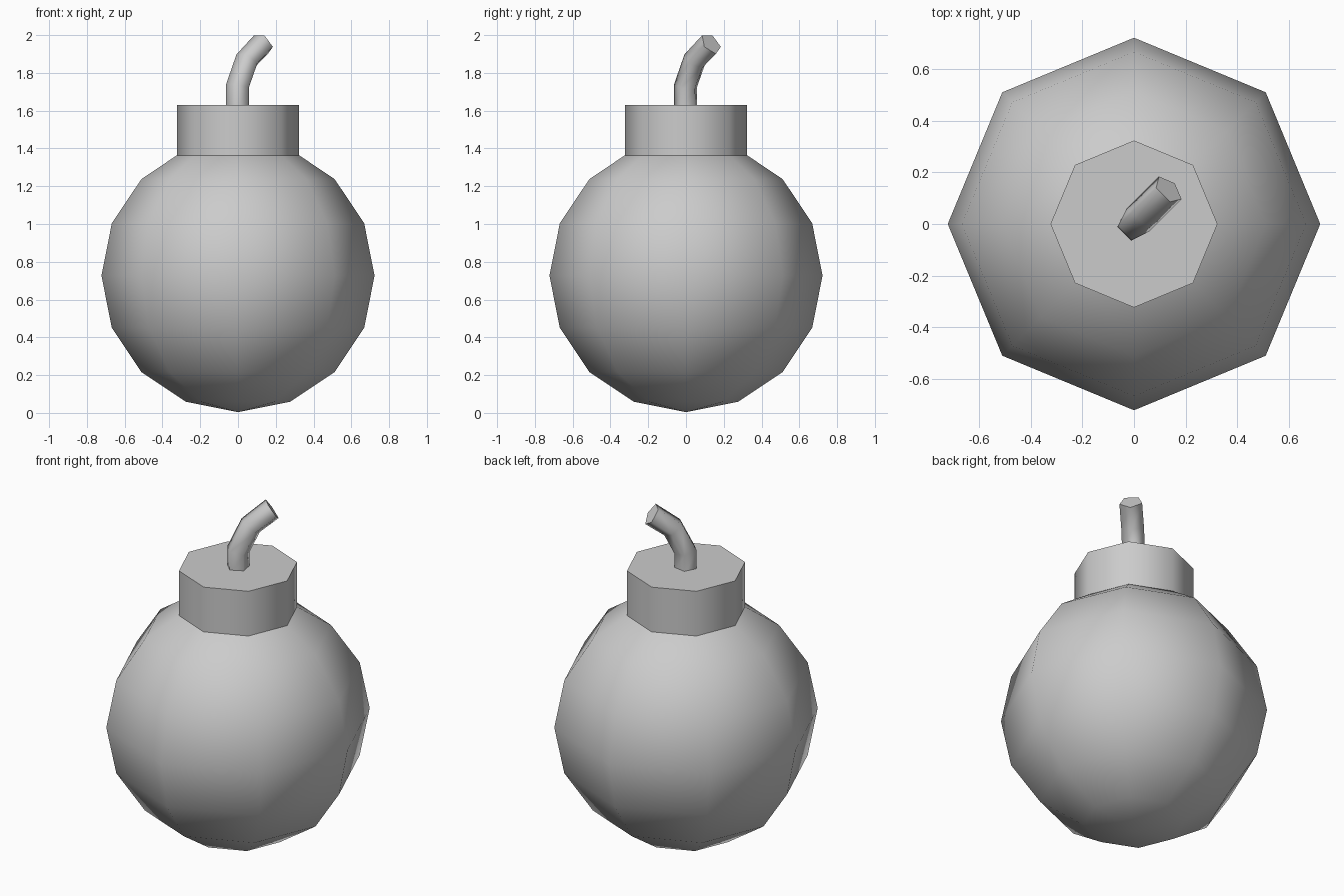
import bpy, bmesh
from math import radians, sin, cos, pi
from mathutils import Vector

if "Cube" in bpy.data.objects:
    bpy.data.objects.remove(bpy.data.objects["Cube"])


def smooth(obj, angle):
    bpy.ops.object.select_all(action='DESELECT')
    obj.select_set(True)
    bpy.context.view_layer.objects.active = obj
    bpy.ops.object.shade_smooth_by_angle(angle=radians(angle))


# round body
bpy.ops.mesh.primitive_uv_sphere_add(segments=8, ring_count=8, radius=0.723,
                                     location=(0, 0, 0.727))
body = bpy.context.object
body.name = "body"
smooth(body, 60)

# neck collar
bottom, top = 1.362, 1.63
bpy.ops.mesh.primitive_cylinder_add(vertices=8, radius=0.324, depth=top - bottom,
                                    location=(0, 0, (top + bottom) / 2))
collar = bpy.context.object
collar.name = "neck_collar"
smooth(collar, 60)

# bent five-sided fuse, leaning along the x = y diagonal
# each section: distance along diagonal, height, elevation of its direction
sections = [(0, 1.60, 90), (0, 1.727, 76), (0.068, 1.865, 52), (0.188, 1.955, 33)]
diag = Vector((1, 1, 0)).normalized()
side = Vector((-1, 1, 0)).normalized()
up = Vector((0, 0, 1))
radius, sides = 0.065, 5

bm = bmesh.new()
rings = []
for d, z, elev in sections:
    e = radians(elev)
    outward = diag * sin(e) - up * cos(e)
    centre = diag * d + up * z
    rings.append([bm.verts.new(centre + radius * (outward * cos(2 * pi * i / sides)
                                                  + side * sin(2 * pi * i / sides)))
                  for i in range(sides)])
for a, b in zip(rings, rings[1:]):
    for i in range(sides):
        j = (i + 1) % sides
        bm.faces.new((a[i], a[j], b[j], b[i]))
bm.faces.new(rings[0][::-1])
bm.faces.new(rings[-1])
bmesh.ops.recalc_face_normals(bm, faces=bm.faces)
mesh = bpy.data.meshes.new("fuse")
bm.to_mesh(mesh)
bm.free()
fuse = bpy.data.objects.new("fuse", mesh)
bpy.context.collection.objects.link(fuse)
smooth(fuse, 76)
